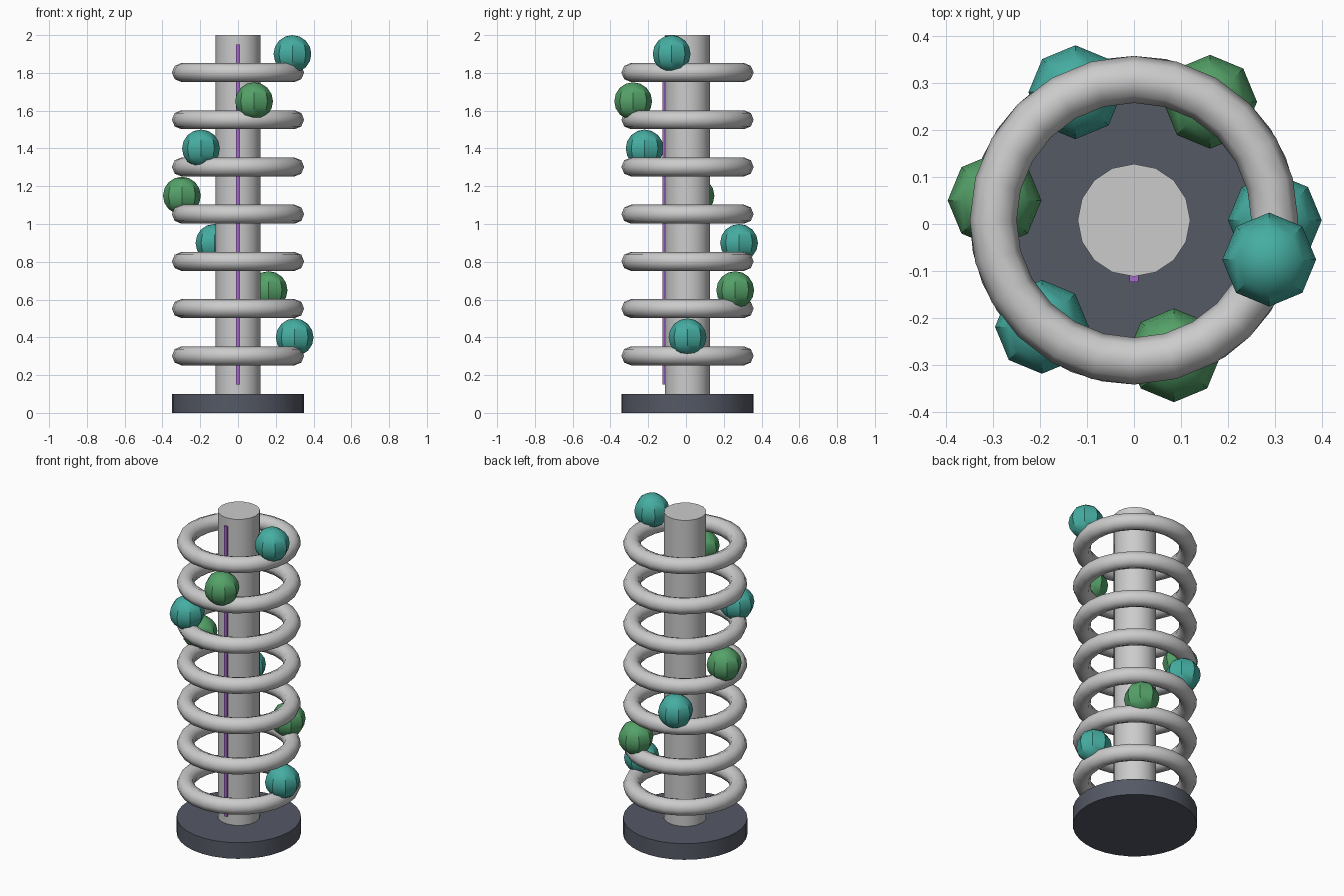
import bpy
from math import sin, cos, pi, radians

if "Cube" in bpy.data.objects:
    bpy.data.objects.remove(bpy.data.objects["Cube"])

OY = 0.008  # whole assembly sits slightly towards the back


def material(name, rgb):
    m = bpy.data.materials.new(name)
    m.diffuse_color = (*rgb, 1)
    m.use_nodes = True
    m.node_tree.nodes["Principled BSDF"].inputs["Base Color"].default_value = m.diffuse_color
    return m


teal = material("teal", (0.06, 0.42, 0.36))
green = material("green", (0.09, 0.36, 0.14))
purple = material("purple", (0.40, 0.14, 0.62))
dark = material("dark", (0.09, 0.10, 0.13))
light = material("light", (0.75, 0.75, 0.78))


def finish(name, mat=None, angle=30):
    ob = bpy.context.object
    ob.name = name
    if mat:
        ob.data.materials.append(mat)
    bpy.ops.object.shade_smooth_by_angle(angle=radians(angle))
    return ob


def cylinder(name, r, z0, z1, sides, mat):
    bpy.ops.mesh.primitive_cylinder_add(vertices=sides, radius=r, depth=z1 - z0,
                                        location=(0, OY, (z0 + z1) / 2))
    finish(name, mat)


# Base disc and central column
cylinder("base", 0.35, 0, 0.1, 32, dark)
cylinder("column", 0.12, 0.1, 2.0, 16, light)

# Thin strip up the front of the column
bpy.ops.mesh.primitive_cube_add(size=1, location=(0, OY - 0.122, 1.05))
bpy.context.object.scale = (0.02, 0.02, 1.8)
finish("front_strip", purple)

# Stacked rings, each with a ball one radian further round
for i in range(7):
    z = 0.3 + 0.25 * i
    bpy.ops.mesh.primitive_torus_add(major_radius=0.3, minor_radius=0.05,
                                     major_segments=24, minor_segments=8,
                                     location=(0, OY, z + 0.002))
    finish(f"ring_{i + 1}", angle=50)
    bpy.ops.mesh.primitive_uv_sphere_add(
        segments=8, ring_count=8, radius=0.1,
        location=(0.3 * cos(i), 0.3 * sin(i) + OY, z + 0.1))
    finish(f"ball_{i + 1}", green if i % 2 else teal)
